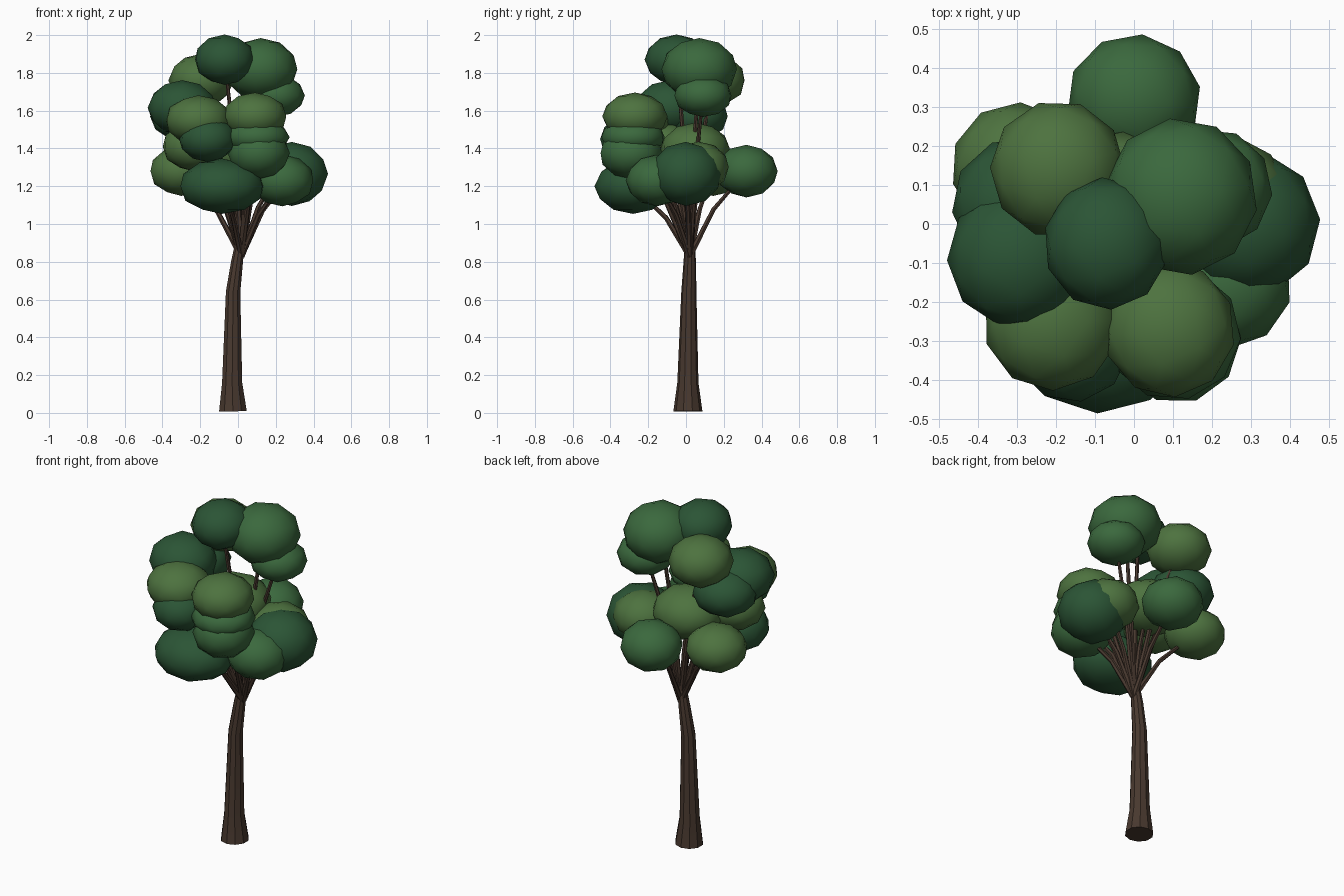
import bpy
from mathutils import Vector

if "Cube" in bpy.data.objects:
    bpy.data.objects.remove(bpy.data.objects["Cube"])


def material(name, rgb):
    m = bpy.data.materials.new(name)
    m.diffuse_color = (*rgb, 1)
    m.use_nodes = True
    m.node_tree.nodes["Principled BSDF"].inputs["Base Color"].default_value = m.diffuse_color
    return m


BARK = material("bark", (0.065, 0.04, 0.028))
LEAF = {"d": material("leaf_dark", (0.024, 0.09, 0.036)),
        "m": material("leaf_mid", (0.043, 0.14, 0.047)),
        "l": material("leaf_light", (0.075, 0.17, 0.05))}


def tube(name, pts, radii, res):
    """Tapered tube along a path, turned into a smooth-shaded mesh."""
    cu = bpy.data.curves.new(name, 'CURVE')
    cu.dimensions = '3D'
    cu.bevel_depth = 1
    cu.bevel_resolution = res
    cu.use_fill_caps = True
    sp = cu.splines.new('POLY')
    sp.points.add(len(pts) - 1)
    for p, co, r in zip(sp.points, pts, radii):
        p.co = (*co, 1)
        p.radius = r
    ob = bpy.data.objects.new(name, cu)
    bpy.context.collection.objects.link(ob)
    bpy.ops.object.select_all(action='DESELECT')
    ob.select_set(True)
    bpy.context.view_layer.objects.active = ob
    bpy.ops.object.convert(target='MESH')
    ob = bpy.context.object
    ob.name = name
    bpy.ops.object.shade_smooth_by_angle()
    ob.data.materials.clear()
    ob.data.materials.append(BARK)
    return ob


# Trunk with flared foot and slight bend
tube("trunk",
     [(-0.027, 0.01, 0.008), (-0.031, 0.01, 0.16), (-0.026, 0.015, 0.64),
      (-0.005, 0.02, 0.8), (0.015, 0.02, 0.93)],
     [0.077, 0.056, 0.04, 0.033, 0.024], 3)

# Foliage clumps: x, y, z, radius x, radius y, radius z, shade
CLUMPS = [
    (-0.07, -0.05, 1.87, .16, .168, .132, "d"),
    (0.12, 0.07, 1.82, .195, .2, .163, "m"),
    (0.20, 0.09, 1.68, .153, .153, .112, "m"),
    (-0.195, 0.14, 1.76, .172, .175, .14, "l"),
    (-0.295, -0.085, 1.615, .182, .18, .145, "d"),
    (-0.29, 0.05, 1.57, .175, .172, .13, "d"),
    (0.0, 0.32, 1.28, .17, .165, .138, "m"),
    (-0.30, 0.145, 1.28, .167, .165, .13, "l"),
    (-0.21, -0.25, 1.55, .175, .175, .13, "l"),
    (0.09, -0.27, 1.57, .168, .172, .125, "l"),
    (-0.16, -0.30, 1.45, .152, .155, .12, "d"),
    (0.10, -0.28, 1.46, .172, .17, .095, "m"),
    (0.11, -0.29, 1.375, .163, .168, .135, "m"),
    (0.285, 0.0, 1.265, .19, .188, .168, "d"),
    (0.23, 0.065, 1.30, .165, .162, .135, "l"),
    (-0.05, 0.05, 1.39, .198, .185, .145, "l"),
    (-0.085, -0.28, 1.20, .226, .203, .145, "d"),
    (0.235, -0.155, 1.23, .168, .163, .135, "m"),
    (-0.23, -0.12, 1.41, .17, .16, .13, "l"),
]

start = Vector((0.018, 0.02, 0.83))
for i, (x, y, z, rx, ry, rz, shade) in enumerate(CLUMPS, 1):
    bpy.ops.mesh.primitive_ico_sphere_add(subdivisions=3 if rx > 1 else 2, radius=1.01,
                                          location=(x, y, z), rotation=(0, 0, i * 0.7))
    ob = bpy.context.object
    bpy.ops.object.transform_apply(location=False, rotation=True, scale=False)
    ob.scale = (rx, ry, rz)
    bpy.ops.object.transform_apply(location=False, rotation=False, scale=True)
    bpy.ops.object.shade_smooth()
    ob.name = f"foliage_{i:02d}"
    ob.data.materials.append(LEAF[shade])

    # Branch fanning from the trunk top into this clump
    end = Vector((x, y, z))
    d = end - start
    mid = start + Vector((d.x * 0.42, d.y * 0.42, d.z * 0.55))
    tube(f"branch_{i:02d}", [start, mid, end], [0.017, 0.013, 0.008], 1)
